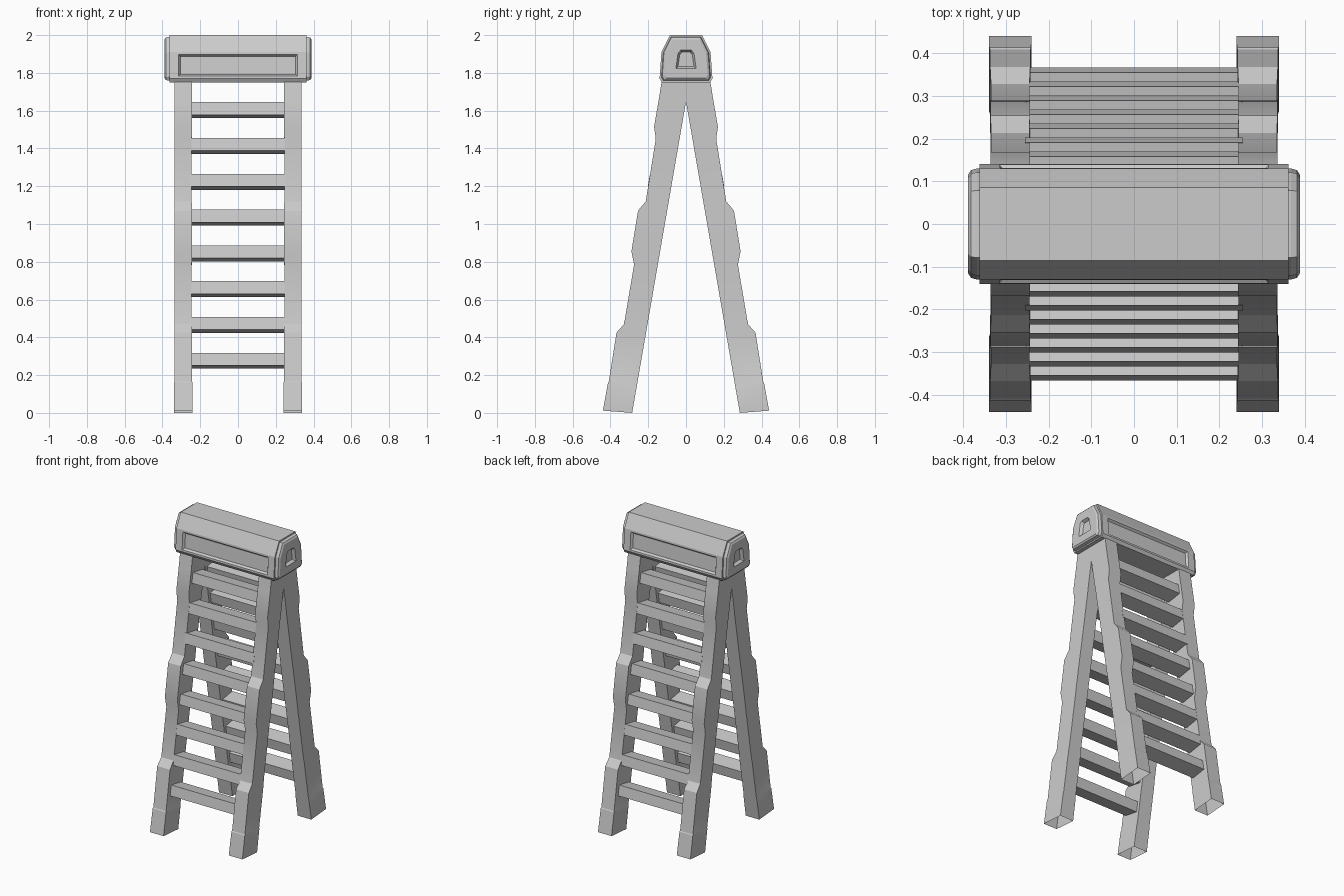
import bpy, bmesh, math
from mathutils import Matrix

cube = bpy.data.objects.get("Cube")
if cube:
    bpy.data.objects.remove(cube, do_unlink=True)

grey = bpy.data.materials.new("plain grey")
grey.use_nodes = True
COLOUR = (0.6, 0.6, 0.6, 1)
grey.diffuse_color = COLOUR
grey.node_tree.nodes["Principled BSDF"].inputs["Base Color"].default_value = COLOUR


def finish(name, bm, smooth=True):
    """Turn a bmesh into a named, shaded object."""
    bmesh.ops.recalc_face_normals(bm, faces=bm.faces)
    mesh = bpy.data.meshes.new(name)
    bm.to_mesh(mesh)
    bm.free()
    mesh.materials.append(grey)
    obj = bpy.data.objects.new(name, mesh)
    bpy.context.collection.objects.link(obj)
    if smooth:
        bpy.ops.object.select_all(action='DESELECT')
        bpy.context.view_layer.objects.active = obj
        obj.select_set(True)
        bpy.ops.object.shade_smooth_by_angle(angle=math.radians(25))
    return obj


def loft(bm, rings, start=False, end=False):
    """Skin a list of point rings, optionally capping the ends."""
    loops = [[bm.verts.new(p) for p in ring] for ring in rings]
    for a, b in zip(loops, loops[1:]):
        for i in range(len(a)):
            j = (i + 1) % len(a)
            bm.faces.new((a[i], a[j], b[j], b[i]))
    if start:
        bm.faces.new(loops[0])
    if end:
        bm.faces.new(loops[-1])


# Legs: outer edge depth, height and half width from foot to top
SLOPE = 0.173
LEG = [(.44, .012, .05), (.413, .16, .049), (.409, .165, .047), (.368, .425, .047),
       (.328, .47, .045), (.275, .785, .045), (.289, .855, .046), (.254, 1.07, .046),
       (.213, 1.12, .045), (.16, 1.45, .045), (.169, 1.515, .046),
       (.144, 1.66, .046), (.125, 1.78, .046)]


def leg(name, sx, sy):
    bm = bmesh.new()
    rings = []
    for y, z, w in LEG:
        zi = z - .012
        yi = max(0, .285 - SLOPE * zi)
        rings.append([(sx * (.29 + dx), sy * yy, zz) for dx, yy, zz in
                      ((-w, y, z), (w, y, z), (w, yi, zi), (-w, yi, zi))])
    loft(bm, rings, end=True)   # the foot stays open underneath
    finish(name, bm)


# Rungs: boards tilted with the legs
def rung(name, sy, i):
    bm = bmesh.new()
    z = .276 + i * .1895
    y = .31 - i * .1895 * SLOPE
    place = (Matrix.Translation((0, sy * y, z))
             @ Matrix.Rotation(sy * math.atan(SLOPE), 4, 'X')
             @ Matrix.Diagonal((.51, .102, .068, 1)))
    bmesh.ops.create_cube(bm, size=1, matrix=place)
    finish(name, bm, False)


for side, sy in (("front", -1), ("back", 1)):
    leg(side + "_leg_left", 1, sy)
    leg(side + "_leg_right", -1, sy)
    for i in range(8):
        rung(f"{side}_rung_{i + 1}", sy, i)


def both(half):
    """Mirror half a section across the centre line."""
    return half + [(-y, z) for y, z in reversed(half)]


def scaled(points, s, mid=1.873):
    return [(y * s, mid + (z - mid) * s) for y, z in points]


BODY = both([(.085, 2), (.13, 1.91), (.14, 1.77), (.128, 1.75)])
SLOT = both([(.028, 1.92), (.042, 1.905), (.053, 1.83), (.053, 1.822)])

# Top housing with a sunken panel front and back
bm = bmesh.new()
loft(bm, [[(x, y, z) for y, z in BODY] for x in (-.362, .362)], True, True)
bmesh.ops.recalc_face_normals(bm, faces=bm.faces)
for face in [f for f in bm.faces if abs(f.normal.y) > .95]:
    bmesh.ops.inset_region(bm, faces=[face], thickness=.018)
    for v in face.verts:
        v.co.x *= .9
    bmesh.ops.inset_region(bm, faces=[face], thickness=.014, depth=-.014)
finish("top_housing", bm, False)

# End caps with a chamfered rim and an arched recess
for side, s in (("left", 1), ("right", -1)):
    bm = bmesh.new()
    steps = [(.355, scaled(BODY, .93)), (.368, scaled(BODY, .93)), (.382, scaled(BODY, .9)),
             (.389, scaled(BODY, .82)), (.389, SLOT), (.37, scaled(SLOT, .78))]
    loft(bm, [[(s * x, y, z) for y, z in pts] for x, pts in steps], True, True)
    finish("end_cap_" + side, bm, False)
